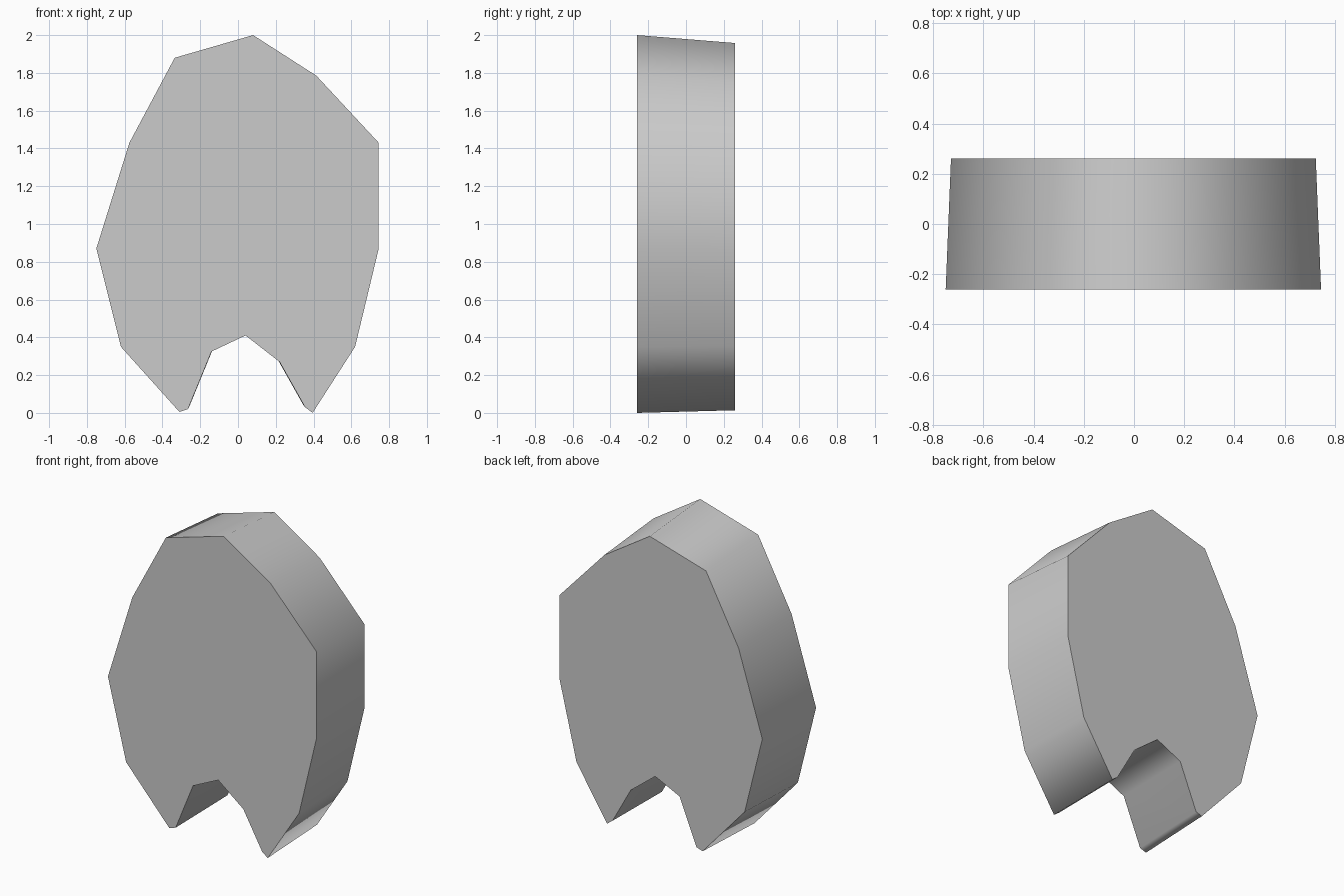
import bpy
import bmesh

cube = bpy.data.objects.get("Cube")
if cube:
    bpy.data.objects.remove(cube, do_unlink=True)

# Single grey material
grey = bpy.data.materials.new("plain grey")
grey.use_nodes = True
colour = (0.6, 0.6, 0.6, 1)
grey.diffuse_color = colour
grey.node_tree.nodes["Principled BSDF"].inputs["Base Color"].default_value = colour

# Front outline: rounded slab with a notch between two feet
OUTLINE = [
    (-0.31, 0.005), (-0.265, 0.02), (-0.14, 0.325), (0.04, 0.41),
    (0.22, 0.27), (0.355, 0.03), (0.395, 0.0), (0.62, 0.35),
    (0.745, 0.87), (0.745, 1.43), (0.415, 1.785), (0.08, 2.0),
    (-0.335, 1.88), (-0.575, 1.43), (-0.75, 0.87), (-0.62, 0.35),
]
HALF_DEPTH = 0.26
TAPER = 0.972
TAPER_HEIGHT = 0.5


def ring(bm, y, scale):
    return [bm.verts.new((x * scale, y, TAPER_HEIGHT + (z - TAPER_HEIGHT) * scale))
            for x, z in OUTLINE]


# Slab body, slightly smaller at the back
bm = bmesh.new()
front = ring(bm, -HALF_DEPTH, 1)
back = ring(bm, HALF_DEPTH, TAPER)
caps = [bm.faces.new(front), bm.faces.new(back[::-1])]

# Smooth rim walls
count = len(OUTLINE)
for i in range(count):
    j = (i + 1) % count
    wall = bm.faces.new((front[j], front[i], back[i], back[j]))
    wall.smooth = True

# Crisp edges around both flat faces
for cap in caps:
    for edge in cap.edges:
        edge.smooth = False
bmesh.ops.recalc_face_normals(bm, faces=bm.faces[:])

mesh = bpy.data.meshes.new("notched_slab")
bm.to_mesh(mesh)
bm.free()
mesh.materials.append(grey)
slab = bpy.data.objects.new("notched_slab", mesh)
bpy.context.collection.objects.link(slab)
